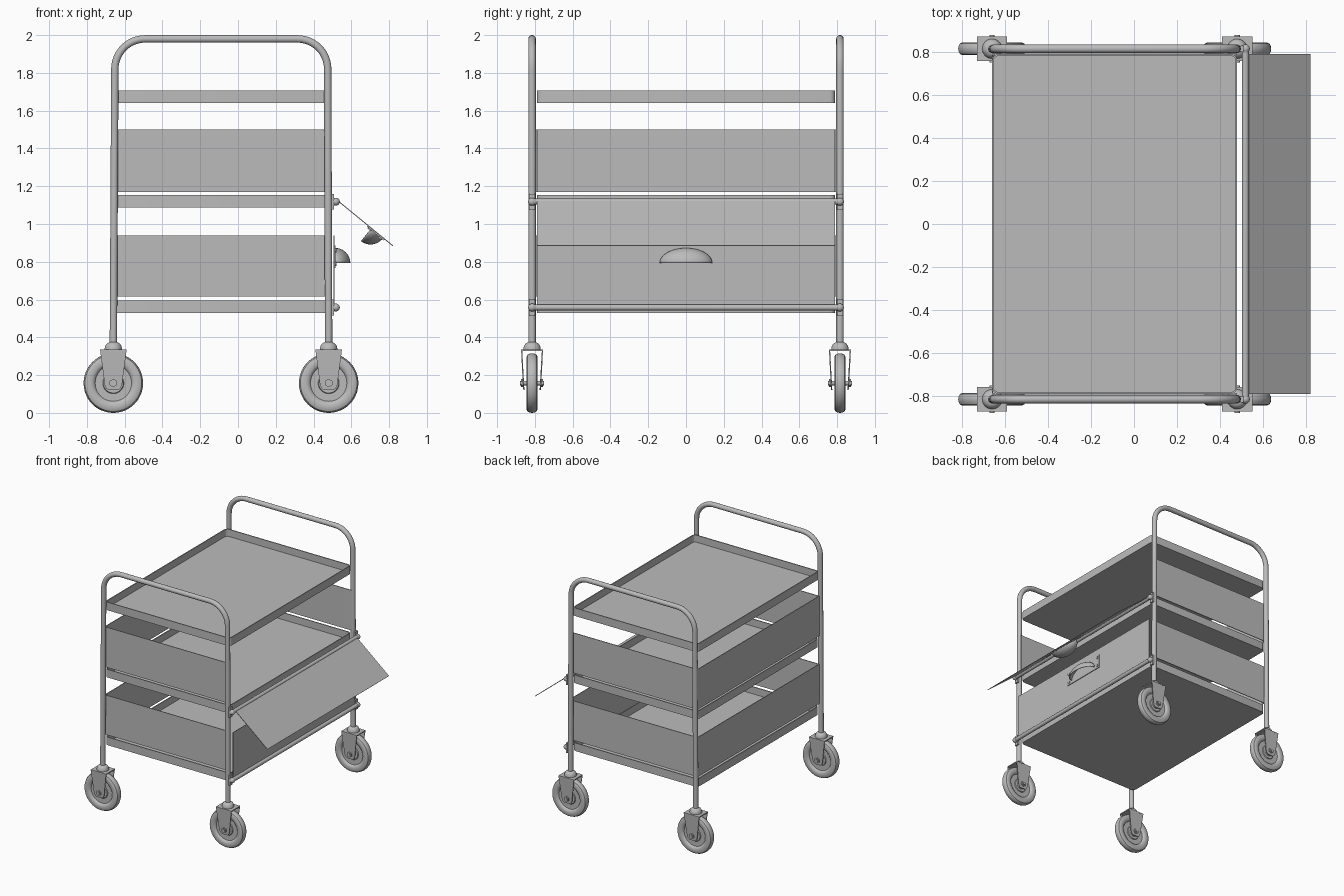
import bpy, bmesh, math
from mathutils import Matrix, Vector

if "Cube" in bpy.data.objects:
    bpy.data.objects.remove(bpy.data.objects["Cube"])

steel = bpy.data.materials.new("grey steel")
steel.diffuse_color = (0.5, 0.5, 0.5, 1)
steel.use_nodes = True
steel.node_tree.nodes["Principled BSDF"].inputs["Base Color"].default_value = steel.diffuse_color
XL, XR, YS, YT = -0.66, 0.48, 0.815, 0.79


def finish(name, bm, matrix=None, smooth=True):
    bmesh.ops.recalc_face_normals(bm, faces=bm.faces[:])
    me = bpy.data.meshes.new(name)
    bm.to_mesh(me)
    bm.free()
    ob = bpy.data.objects.new(name, me)
    bpy.context.collection.objects.link(ob)
    me.materials.append(steel)
    if matrix is not None:
        ob.matrix_world = matrix
    if smooth:
        bpy.ops.object.select_all(action='DESELECT')
        ob.select_set(True)
        bpy.context.view_layer.objects.active = ob
        bpy.ops.object.shade_smooth_by_angle(angle=math.radians(35))
    return ob


def add_box(bm, x0, x1, y0, y1, z0, z1):
    m = Matrix.Translation(((x0 + x1) / 2, (y0 + y1) / 2, (z0 + z1) / 2)) @ \
        Matrix.Diagonal((x1 - x0, y1 - y0, z1 - z0, 1))
    bmesh.ops.create_cube(bm, size=1, matrix=m)


def add_rod(bm, a, b, r, seg=24):
    a, b = Vector(a), Vector(b)
    rot = (b - a).to_track_quat('Z', 'Y').to_matrix().to_4x4()
    bmesh.ops.create_cone(bm, cap_ends=True, segments=seg, radius1=r, radius2=r,
                          depth=(b - a).length, matrix=Matrix.Translation((a + b) / 2) @ rot)


def add_lathe(bm, profile, matrix, steps=48):
    # profile of (radius, height) spun about local z
    vs = [bm.verts.new((r, 0, h)) for r, h in profile]
    es = [bm.edges.new(p) for p in zip(vs, vs[1:])]
    res = bmesh.ops.spin(bm, geom=vs + es, cent=(0, 0, 0), axis=(0, 0, 1),
                         angle=2 * math.pi, steps=steps, use_duplicate=False)
    bmesh.ops.remove_doubles(bm, verts=bm.verts[:], dist=1e-5)
    bmesh.ops.transform(bm, matrix=matrix, verts=bm.verts[:])


def add_prism(bm, pts, depth):
    # pts: closed loop of 3D points, extruded along vector depth
    f = bm.faces.new([bm.verts.new(p) for p in pts])
    ext = bmesh.ops.extrude_face_region(bm, geom=[f])
    bmesh.ops.translate(bm, vec=depth, verts=[v for v in ext['geom'] if isinstance(v, bmesh.types.BMVert)])


# bent tube side frames
def hoop(name, y):
    cu = bpy.data.curves.new(name, 'CURVE')
    cu.dimensions = '3D'
    cu.bevel_depth, cu.bevel_resolution, cu.use_fill_caps = 0.02, 5, True
    R, zt, l, r = 0.16, 1.98, XL + 0.008, XR - 0.005
    arc = [math.pi / 2 * i / 12 for i in range(13)]
    pts = [(XL, y, 0.34)]
    pts += [(l + R - R * math.cos(a), y, zt - R + R * math.sin(a)) for a in arc]
    pts += [(r - R + R * math.sin(a), y, zt - R + R * math.cos(a)) for a in arc]
    pts += [(XR, y, 0.34)]
    sp = cu.splines.new('POLY')
    sp.points.add(len(pts) - 1)
    for p, c in zip(sp.points, pts):
        p.co = (*c, 1)
    sp.use_smooth = True
    cu.materials.append(steel)
    bpy.context.collection.objects.link(bpy.data.objects.new(name, cu))


for s, n in ((-1, "front"), (1, "back")):
    hoop(n + "_frame_hoop", s * YS)


# trays with rounded corners and a low rim
def tray(name, z0, z1):
    bm = bmesh.new()

    def loop(inset, z):
        r = 0.03 - inset
        return [bm.verts.new((cx + r * math.cos(a), cy + r * math.sin(a), z))
                for k, (cx, cy) in enumerate(((XR - .03, YT - .03), (XL + .03, YT - .03),
                                              (XL + .03, -YT + .03), (XR - .03, -YT + .03)))
                for a in [math.pi / 2 * (k + i / 5) for i in range(6)]]
    loops = [loop(0, z0), loop(0, z1), loop(0.008, z1), loop(0.008, z0 + 0.008)]
    for a, b in zip(loops, loops[1:]):
        for i in range(len(a)):
            j = (i + 1) % len(a)
            bm.faces.new((a[i], a[j], b[j], b[i]))
    bm.faces.new(loops[0])
    bm.faces.new(loops[-1])
    finish(name, bm)


for n, z in (("top", 1.64), ("middle", 1.087), ("bottom", 0.53)):
    tray(n + "_tray", z, z + 0.066)

# fixed wall panels on three sides of the two lower trays
for n, z0, z1 in (("middle", 1.17, 1.50), ("bottom", 0.615, 0.94)):
    for s, m in ((-1, "front"), (1, "back")):
        bm = bmesh.new()
        add_box(bm, XL, XR, s * YT - 0.003, s * YT + 0.003, z0, z1)
        finish(f"{n}_{m}_panel", bm, smooth=False)
    bm = bmesh.new()
    add_box(bm, XL - 0.001, XL + 0.005, -YT, YT, z0, z1)
    finish(n + "_left_panel", bm, smooth=False)

# hinged flaps with cup handles; the lower one closed, the upper one swung down
for n, z, ang in (("lower", 0.558, 0), ("upper", 1.118, 129.3)):
    hinge = Matrix.Translation((0.518, 0, z))
    swing = hinge @ Matrix.Rotation(math.radians(ang), 4, 'Y')
    bm = bmesh.new()
    add_box(bm, -0.013, -0.008, -YT, YT, 0.012, 0.382)
    finish(n + "_flap", bm, swing, False)
    # handle back plate and screws
    bm = bmesh.new()
    add_box(bm, -0.008, -0.002, -0.19, 0.19, 0.21, 0.327)
    for y in (-0.168, 0.168):
        for h in (0.232, 0.304):
            add_rod(bm, (-0.004, y, h), (0.004, y, h), 0.012, 16)
    finish(n + "_handle_plate", bm, swing)
    # hollow quarter-dome cup
    bm = bmesh.new()
    bmesh.ops.create_uvsphere(bm, u_segments=40, v_segments=20, radius=1)
    for no in ((1, 0, 0), (0, 0, 1)):
        bmesh.ops.bisect_plane(bm, geom=bm.verts[:] + bm.edges[:] + bm.faces[:], dist=1e-5,
                               plane_co=(0, 0, 0), plane_no=no, clear_inner=True)
    bmesh.ops.transform(bm, verts=bm.verts[:], matrix=Matrix.Translation((-0.003, 0, 0.235)) @
                        Matrix.Diagonal((0.08, 0.14, 0.08, 1)))
    cup = finish(n + "_cup_handle", bm, swing)
    sol = cup.modifiers.new("wall", 'SOLIDIFY')
    sol.thickness = 0.005
    # hinge rod with rounded end caps and clamps on the posts
    bm = bmesh.new()
    add_rod(bm, (0, -0.82, 0), (0, 0.82, 0), 0.016)
    for s in (-1, 1):
        bmesh.ops.create_uvsphere(bm, u_segments=20, v_segments=12, radius=0.021,
                                  matrix=Matrix.Translation((0, s * YS, 0)))
        add_box(bm, -0.022, -0.009, s * YS - 0.016, s * YS + 0.016, -0.042, 0.042)
    finish(n + "_hinge_rod", bm, hinge)

# casters: wheel, fork, axle and swivel dome
half = [(0.0, 0.026), (0.03, 0.026), (0.032, 0.020), (0.052, 0.020), (0.056, 0.014), (0.096, 0.014),
        (0.102, 0.024), (0.115, 0.030), (0.138, 0.030), (0.150, 0.024), (0.156, 0.012)]
wheel_profile = half + [(0.1575, 0)] + [(r, -h) for r, h in reversed(half)]
dome = [(0, 0.33), (0.046, 0.33), (0.046, 0.342), (0.042, 0.356), (0.034, 0.367), (0.022, 0.374), (0, 0.374)]
fork = [(-0.07, 0.333), (0.07, 0.333), (0.046, 0.15), (0.038, 0.13), (0.025, 0.12),
        (-0.025, 0.12), (-0.038, 0.13), (-0.046, 0.15)]
for x, a in ((XL, "left"), (XR, "right")):
    for y, b in ((-YS, "front"), (YS, "back")):
        at = Matrix.Translation((x, y, 0))
        n = f"{b}_{a}_"
        bm = bmesh.new()
        add_lathe(bm, wheel_profile, Matrix.Translation((0, 0, 0.1575)) @ Matrix.Rotation(math.pi / 2, 4, 'X'))
        finish(n + "wheel", bm, at)
        bm = bmesh.new()
        add_box(bm, -0.07, 0.07, -0.058, 0.058, 0.327, 0.335)
        for s in (-1, 1):
            # legs lean slightly inward towards the axle
            add_prism(bm, [(px, s * (0.046 + 0.012 * min(1, (pz - 0.12) / 0.12)) if pz < 0.3 else s * 0.058, pz)
                           for px, pz in fork], (0, -s * 0.006, 0))
        finish(n + "fork", bm, at, False)
        bm = bmesh.new()
        add_rod(bm, (0, -0.064, 0.158), (0, 0.064, 0.158), 0.012, 16)
        for s in (-1, 1):
            add_rod(bm, (0, s * 0.046, 0.158), (0, s * 0.058, 0.158), 0.022, 6)
        finish(n + "axle", bm, at)
        bm = bmesh.new()
        add_lathe(bm, dome, Matrix.Identity(4), 32)
        finish(n + "swivel_dome", bm, at)
